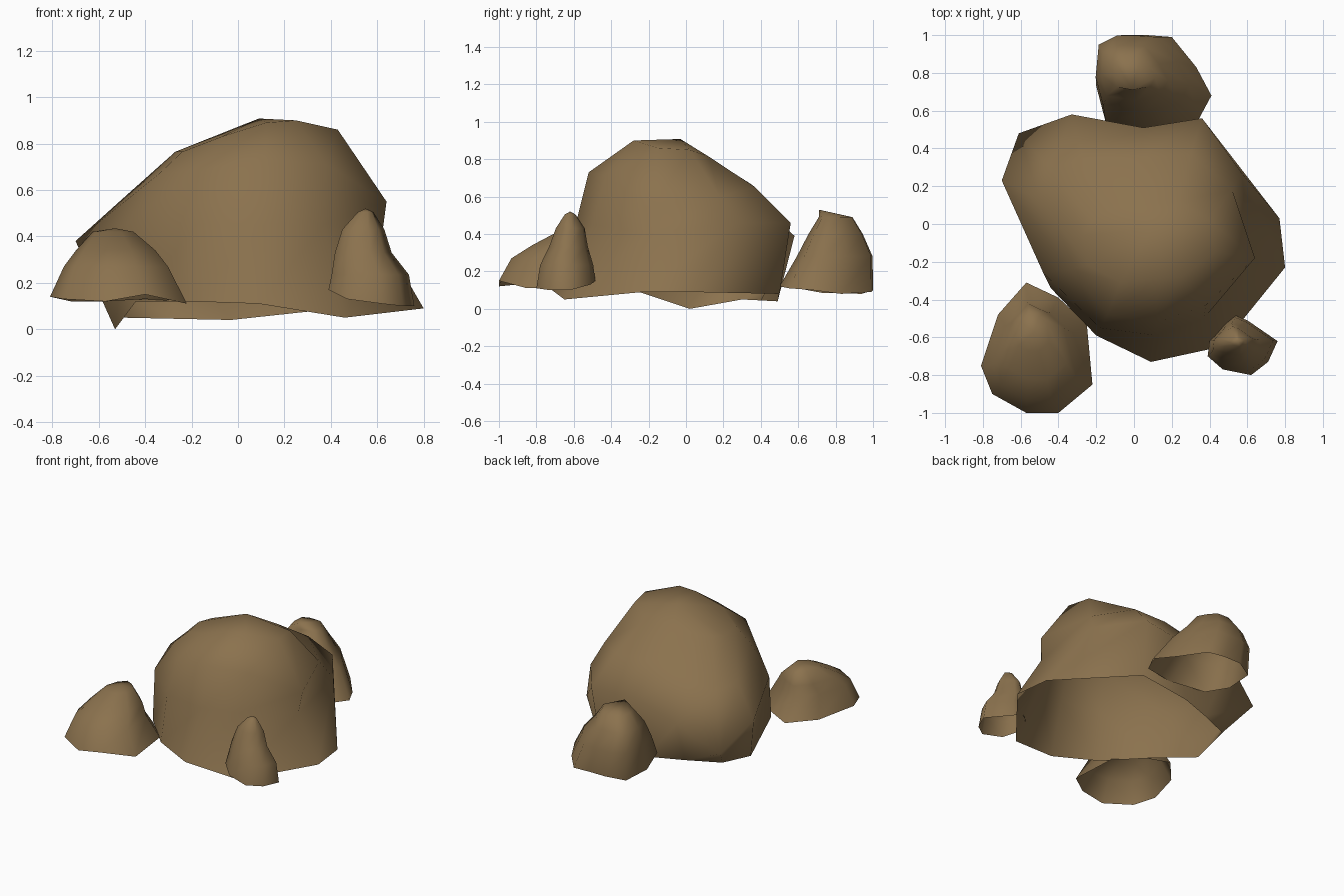
import bpy, bmesh, math

brown = bpy.data.materials.new("earth brown")
brown.diffuse_color = (0.258, 0.168, 0.076, 1)


def loft(name, rings, apex):
    """Skin equal-length rings from bottom to top, close with a fan, leave the underside open."""
    bm = bmesh.new()
    loops = [[bm.verts.new(p) for p in ring] for ring in rings]
    n = len(loops[0])
    tip = bm.verts.new(apex)
    for i in range(n):
        j = (i + 1) % n
        for lo, hi in zip(loops, loops[1:]):
            bm.faces.new((lo[i], lo[j], hi[j], hi[i]))
        bm.faces.new((loops[-1][i], loops[-1][j], tip))
    me = bpy.data.meshes.new(name)
    bm.to_mesh(me)
    bm.free()
    me.materials.append(brown)
    ob = bpy.data.objects.new(name, me)
    bpy.context.collection.objects.link(ob)
    bpy.ops.object.select_all(action='DESELECT')
    ob.select_set(True)
    bpy.context.view_layer.objects.active = ob
    bpy.ops.object.shade_smooth_by_angle(angle=math.radians(85))
    return ob


def small_rock(name, base, center, levels, apex):
    """Each level is (z, scale, x, y): the base outline shrunk and re-centred."""
    rings = [base]
    for z, s, cx, cy in levels:
        rings.append([(cx + (x - center[0]) * s, cy + (y - center[1]) * s, z)
                      for x, y, _ in base])
    return loft(name, rings, apex)


# Large boulder: flared foot, waist, shoulder and crown
foot = [(.80, -.23, .09), (.77, .03, .09), (.34, .50, .08), (-.03, .49, .04),
        (-.27, .40, .045), (-.50, .30, .05), (-.53, .02, .0), (-.44, -.34, .12),
        (-.20, -.59, .12), (.09, -.73, .11), (.46, -.65, .05)]
waist = [(.62, -.20, .40), (.57, .27, .46), (.36, .56, .46), (.05, .51, .45),
         (-.33, .58, .39), (-.61, .48, .21), (-.70, .23, .38), (-.48, -.26, .45),
         (-.18, -.55, .45), (.12, -.59, .45), (.37, -.50, .45)]
shoulder = [(.64, -.18, .55), (.52, .18, .60), (.30, .37, .65), (.03, .35, .665),
            (-.27, .35, .60), (-.44, .29, .55), (-.50, .13, .56), (-.34, -.24, .67),
            (-.14, -.48, .69), (.12, -.52, .73), (.38, -.43, .71)]
crown = [(.43, -.15, .86), (.40, .02, .85), (.23, .12, .815), (.03, .10, .825),
         (-.13, .08, .79), (-.22, .02, .775), (-.27, -.06, .765), (-.24, -.22, .765),
         (-.07, -.31, .83), (.12, -.29, .89), (.25, -.28, .90)]
loft("large_boulder", [foot, waist, shoulder, crown], (.09, -.03, .908))

# Low rock at the front left
small_rock("front_left_rock",
           [(-.22, -.85, .11), (-.25, -.53, .12), (-.40, -.39, .13), (-.57, -.31, .12),
            (-.72, -.48, .12), (-.81, -.75, .14), (-.75, -.90, .13), (-.57, -1.0, .12),
            (-.40, -1.0, .15)],
           (-.52, -.66),
           [(.27, .76, -.53, -.675), (.34, .58, -.53, -.625), (.42, .30, -.54, -.57)],
           (-.53, -.57, .435))

# Pointed rock at the front right
small_rock("front_right_rock",
           [(.76, -.62, .10), (.60, -.51, .13), (.54, -.485, .15), (.48, -.53, .15),
            (.40, -.62, .17), (.39, -.70, .17), (.47, -.77, .13), (.62, -.80, .11),
            (.71, -.73, .10)],
           (.575, -.645),
           [(.235, .90, .57, -.64), (.33, .66, .54, -.63), (.43, .49, .54, -.62),
            (.505, .18, .55, -.62)],
           (.55, -.62, .52))

# Rounded rock at the back
small_rock("back_rock",
           [(.41, .68, .10), (.33, .83, .08), (.20, .99, .09), (.07, 1.0, .10),
            (-.06, 1.0, .10), (-.18, .94, .08), (-.20, .73, .085), (-.15, .54, .12),
            (.12, .50, .12), (.34, .55, .11)],
           (.10, .75),
           [(.28, .81, .04, .795), (.40, .58, .0, .80), (.49, .36, .0, .80)],
           (-.01, .71, .53))
